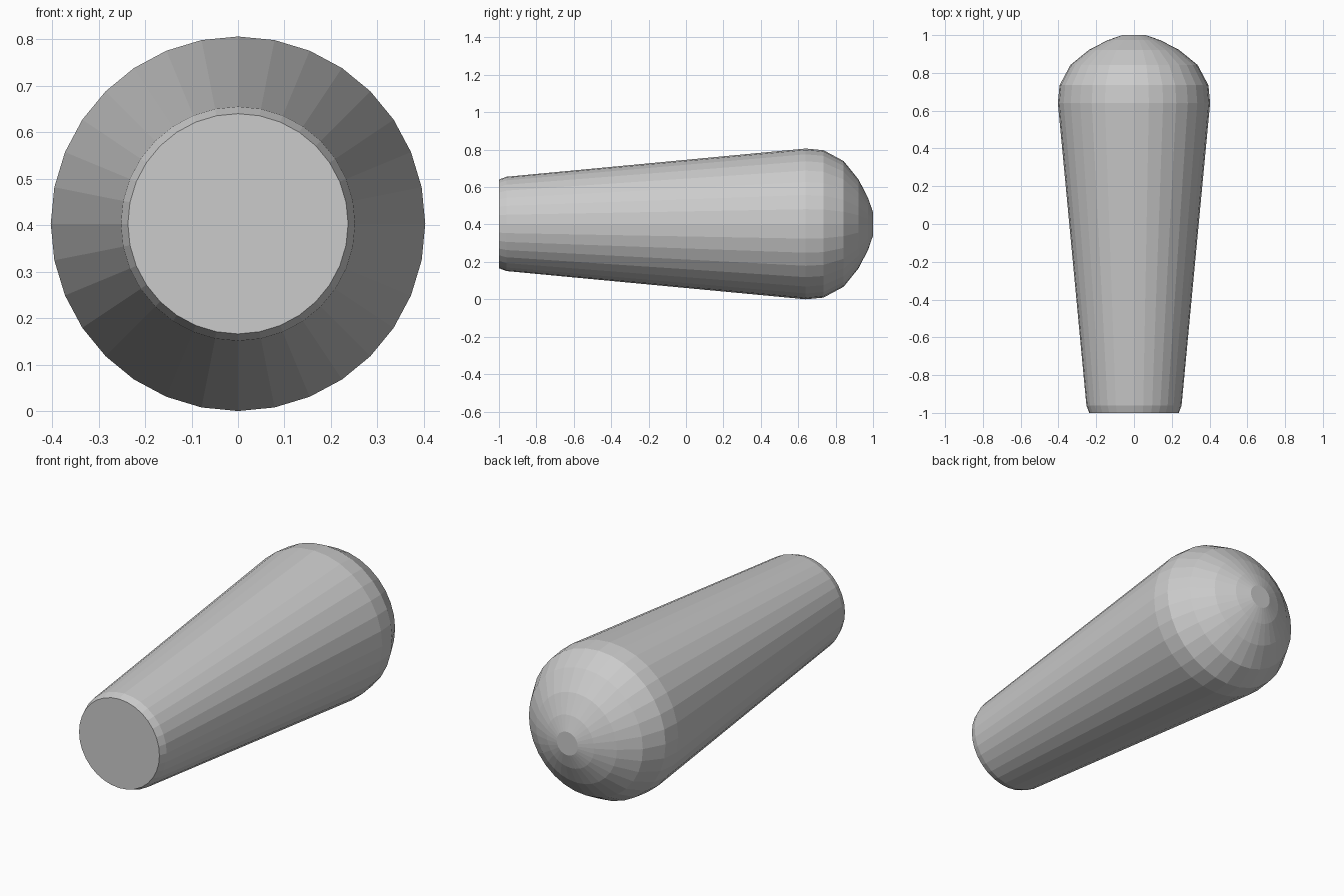
import bpy, bmesh
from math import sin, cos, tau

cube = bpy.data.objects.get("Cube")
if cube:
    bpy.data.objects.remove(cube, do_unlink=True)

SIDES = 32
AXIS_Z = 0.403

# Profile along the handle: (y, radius), from the flat foot to the domed end
PROFILE = [(-1, 0.237), (-0.96, 0.252), (0.64, 0.403), (0.735, 0.394),
           (0.843, 0.336), (0.922, 0.238), (0.973, 0.14), (1, 0.062)]

grey = bpy.data.materials.new("light_grey")
grey.use_nodes = True
colour = (0.6, 0.6, 0.6, 1)
grey.diffuse_color = colour
grey.node_tree.nodes["Principled BSDF"].inputs["Base Color"].default_value = colour

# Tapered handle, lathed around the y axis with flat caps
bm = bmesh.new()
rings = [[bm.verts.new((r * cos(tau * i / SIDES), y, AXIS_Z + r * sin(tau * i / SIDES)))
          for i in range(SIDES)] for y, r in PROFILE]
for a, b in zip(rings, rings[1:]):
    for i in range(SIDES):
        j = (i + 1) % SIDES
        bm.faces.new((a[i], a[j], b[j], b[i]))
bm.faces.new(rings[0])
bm.faces.new(rings[-1])
bmesh.ops.recalc_face_normals(bm, faces=bm.faces)

mesh = bpy.data.meshes.new("tapered_handle")
bm.to_mesh(mesh)
bm.free()
mesh.materials.append(grey)
handle = bpy.data.objects.new("tapered_handle", mesh)
bpy.context.collection.objects.link(handle)
